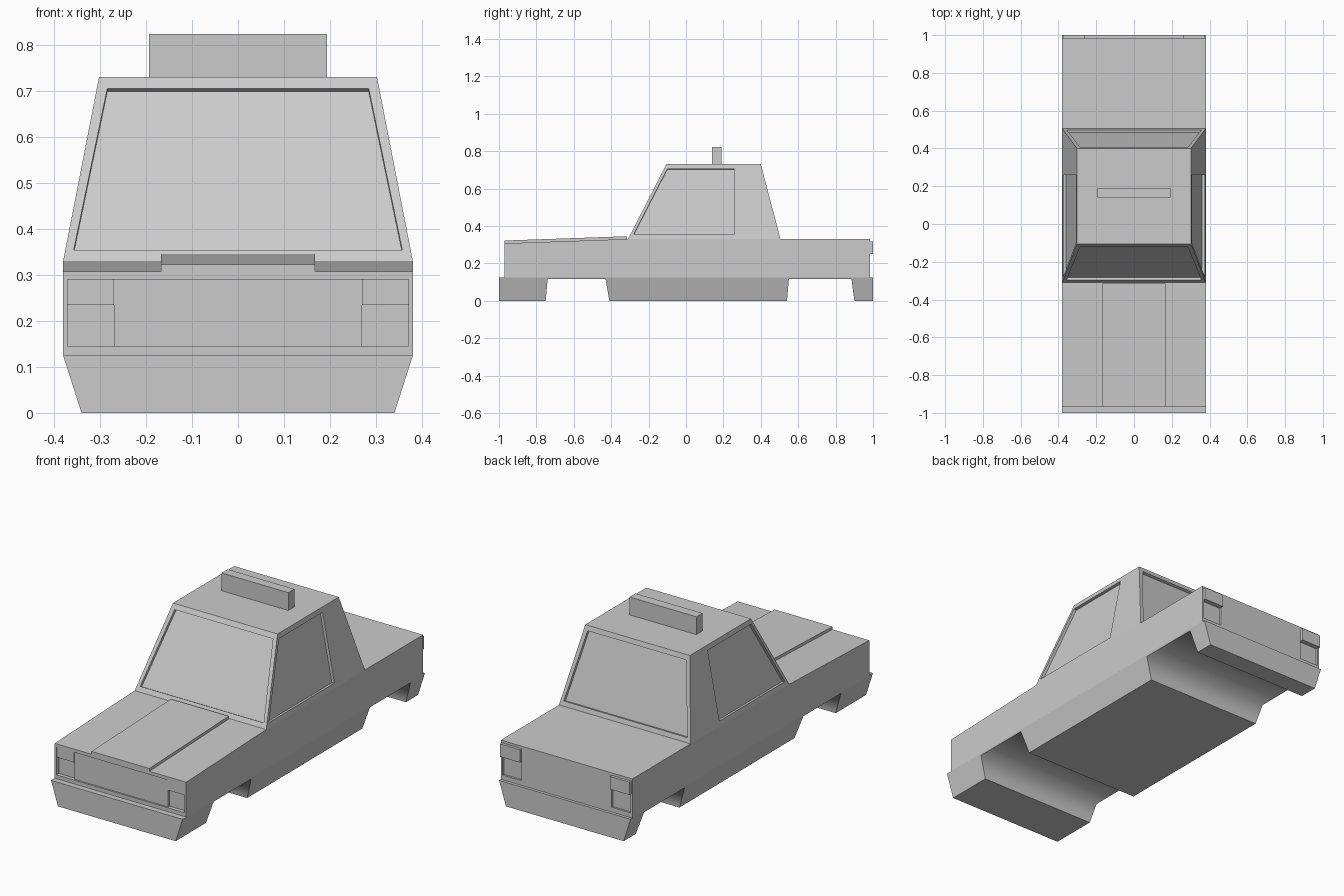
import bpy
import bmesh
from mathutils import Vector

cube = bpy.data.objects.get("Cube")
if cube:
    bpy.data.objects.remove(cube, do_unlink=True)

# One plain paint for the whole car
GREY = (0.6, 0.6, 0.6, 1)
paint = bpy.data.materials.new("plain_grey")
paint.use_nodes = True
paint.diffuse_color = GREY
shader = paint.node_tree.nodes["Principled BSDF"]
shader.inputs["Base Color"].default_value = GREY
shader.inputs["Roughness"].default_value = 0.8


def finish(bm, name):
    bmesh.ops.recalc_face_normals(bm, faces=bm.faces)
    mesh = bpy.data.meshes.new(name)
    bm.to_mesh(mesh)
    bm.free()
    mesh.materials.append(paint)
    obj = bpy.data.objects.new(name, mesh)
    bpy.context.collection.objects.link(obj)
    return obj


def extrude_profile(name, profile, half_width):
    """Extrude a (y, z) outline across x; half_width gives x at each height."""
    bm = bmesh.new()
    rings = [[bm.verts.new((s * half_width(z), y, z)) for y, z in profile]
             for s in (-1, 1)]
    for ring in rings:
        bm.faces.new(ring)
    n = len(profile)
    for i in range(n):
        j = (i + 1) % n
        bm.faces.new((rings[0][i], rings[0][j], rings[1][j], rings[1][i]))
    return finish(bm, name)


def box(name, x, y, z):
    """Box from (min, max) pairs."""
    bm = bmesh.new()
    bmesh.ops.create_cube(bm, size=1)
    for v in bm.verts:
        v.co = [(a + b) / 2 + c * (b - a) for (a, b), c in zip((x, y, z), v.co)]
    return finish(bm, name)


def cut(target, x, y, z):
    """Cut a box-shaped recess out of the target."""
    cutter = box("cutter", x, y, z)
    cutter.hide_render = True
    mod = target.modifiers.new("recess", "BOOLEAN")
    mod.operation = "DIFFERENCE"
    mod.solver = "EXACT"
    mod.object = cutter
    bpy.context.view_layer.objects.active = target
    bpy.ops.object.modifier_apply(modifier=mod.name)
    bpy.data.objects.remove(cutter, do_unlink=True)


def mirrored(x, side):
    return tuple(sorted(side * v for v in x))


# Lower skirt: tapered sides, wheel wells running right across
wells = [(-0.75, -0.74, -0.43, -0.41), (0.54, 0.55, 0.885, 0.90)]
outline = [(-1, 0.125), (-1, 0)]
for a, b, c, d in wells:
    outline += [(a, 0), (b, 0.117), (c, 0.117), (d, 0)]
outline += [(1, 0), (1, 0.125)]
skirt = extrude_profile("lower_skirt", outline, lambda z: 0.34 + 0.32 * z)
for p in skirt.data.polygons:
    inside = 0.001 < p.center.z < 0.12 and abs(p.normal.x) < 0.1
    p.use_smooth = inside and abs(p.normal.y) < 0.999

# Main body with a gently falling bonnet
body = extrude_profile("body", [(-0.97, 0.125), (0.985, 0.125), (0.985, 0.33),
                                (-0.31, 0.33), (-0.97, 0.307)], lambda z: 0.38)
cut(body, (-0.37, 0.37), (-1.1, -0.95), (0.145, 0.29))
for side in (-1, 1):
    cut(body, mirrored((0.26, 0.37), side), (0.975, 1.1), (0.15, 0.25))

# Raised centre panel of the bonnet
extrude_profile("bonnet_panel", [(-0.97, 0.30), (-0.315, 0.32), (-0.315, 0.345),
                                 (-0.97, 0.322)], lambda z: 0.167)

# Grille and lamps
box("grille", (-0.27, 0.27), (-0.962, -0.94), (0.145, 0.29))
for side, label in ((1, "left"), (-1, "right")):
    box(label + "_headlamp", mirrored((0.27, 0.37), side),
        (-0.966, -0.94), (0.235, 0.29))
    box(label + "_tail_lamp", mirrored((0.26, 0.375), side),
        (0.97, 1.0), (0.25, 0.317))


# Cabin: tapered block with a sunken window on each upright face
def sunken_window(bm, corners, window, depth):
    """Frame a quad around a window outline and push the glass inwards."""
    pts = [v.co for v in corners]
    normal = (pts[1] - pts[0]).cross(pts[3] - pts[0]).normalized()
    if normal.dot(sum(pts, Vector()) / 4 - Vector((0, 0.1, 0.5))) < 0:
        normal.negate()
    flat = [w - normal * (w - pts[0]).dot(normal) for w in window]
    rim = [bm.verts.new(w) for w in flat]
    glass = [bm.verts.new(w - normal * depth) for w in flat]
    for i in range(4):
        j = (i + 1) % 4
        bm.faces.new((corners[i], corners[j], rim[j], rim[i]))
        bm.faces.new((rim[i], rim[j], glass[j], glass[i]))
    bm.faces.new(glass)


def slope(z, low, high):
    return low + (high - low) * (z - 0.33) / 0.40


bm = bmesh.new()
base = [bm.verts.new((x, y, 0.33)) for x, y in
        ((-0.38, -0.31), (0.38, -0.31), (0.38, 0.505), (-0.38, 0.505))]
roof = [bm.verts.new((x, y, 0.73)) for x, y in
        ((-0.302, -0.105), (0.302, -0.105), (0.302, 0.40), (-0.302, 0.40))]
bm.faces.new(base)
bm.faces.new(roof)
LOW, HIGH = 0.354, 0.705

# Windscreen and rear window
for (i, j), ends in (((0, 1), (-0.31, -0.105)), ((2, 3), (0.505, 0.40))):
    s = -1 if i == 0 else 1
    window = [Vector((x * s, slope(z, *ends), z)) for x, z in
              ((0.357, LOW), (-0.357, LOW), (-0.284, HIGH), (0.284, HIGH))]
    if s < 0:
        window = [Vector((-abs(w.x) if k in (0, 3) else abs(w.x), w.y, w.z))
                  for k, w in enumerate(window)]
    sunken_window(bm, (base[i], base[j], roof[j], roof[i]), window, 0.015)

# Side windows
for i, j, s in ((1, 2, 1), (0, 3, -1)):
    window = [Vector((s * slope(z, 0.38, 0.302), y, z)) for y, z in
              ((-0.28, LOW), (0.26, LOW), (0.26, HIGH), (-0.10, HIGH))]
    sunken_window(bm, (base[i], base[j], roof[j], roof[i]), window, 0.015)
finish(bm, "cabin")

# Roof sign box
box("roof_sign", (-0.193, 0.193), (0.14, 0.19), (0.72, 0.823))
